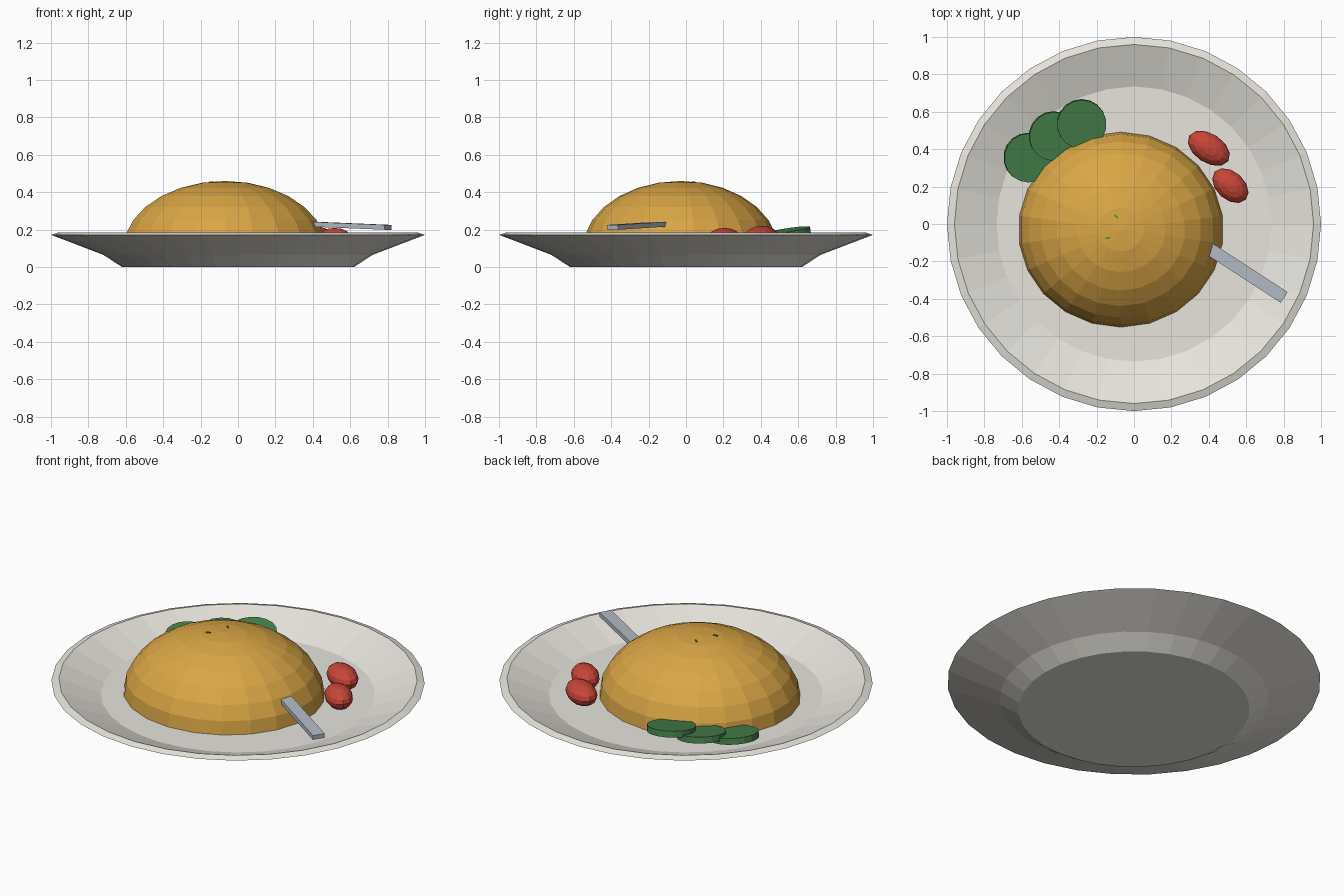
import bpy, bmesh
from math import pi, cos, sin, radians
from mathutils import Matrix, Vector

if "Cube" in bpy.data.objects:
    bpy.data.objects.remove(bpy.data.objects["Cube"])


def material(name, rgb):
    m = bpy.data.materials.new(name)
    m.diffuse_color = (*rgb, 1)
    m.use_nodes = True
    m.node_tree.nodes["Principled BSDF"].inputs["Base Color"].default_value = m.diffuse_color
    return m


CERAMIC = material("ceramic", (0.80, 0.78, 0.72))
CRUST = material("golden", (0.70, 0.38, 0.06))
GREEN = material("green", (0.06, 0.22, 0.07))
RED = material("red", (0.58, 0.06, 0.04))
STEEL = material("steel", (0.46, 0.50, 0.57))


def finish(name, bm, mat, matrix=Matrix()):
    bmesh.ops.recalc_face_normals(bm, faces=bm.faces)
    me = bpy.data.meshes.new(name)
    bm.to_mesh(me)
    bm.free()
    me.materials.append(mat)
    ob = bpy.data.objects.new(name, me)
    ob.matrix_world = matrix
    bpy.context.collection.objects.link(ob)
    return ob


def lathe(name, profile, sides, mat):
    # closed solid: first and last rings are capped
    bm = bmesh.new()
    rings = [[bm.verts.new((r * cos(2 * pi * i / sides), r * sin(2 * pi * i / sides), z))
              for i in range(sides)] for r, z in profile]
    for a, b in zip(rings, rings[1:]):
        for i in range(sides):
            j = (i + 1) % sides
            bm.faces.new((a[i], a[j], b[j], b[i]))
    bm.faces.new(rings[0])
    bm.faces.new(rings[-1])
    return finish(name, bm, mat)


def ellipsoid(name, loc, radii, turn, segs, rings, mat, half=False):
    bm = bmesh.new()
    bmesh.ops.create_uvsphere(bm, u_segments=segs, v_segments=rings, radius=1)
    if half:
        bmesh.ops.delete(bm, geom=[v for v in bm.verts if v.co.z < -0.01], context='VERTS')
        bmesh.ops.holes_fill(bm, edges=[e for e in bm.edges if e.is_boundary], sides=0)
    bmesh.ops.scale(bm, vec=radii, verts=bm.verts)
    return finish(name, bm, mat, Matrix.Translation(loc) @ Matrix.Rotation(radians(turn), 4, 'Z'))


# Plate
lathe("plate", [(0.62, 0), (0.72, 0.065), (1.0, 0.172), (0.96, 0.185), (0.735, 0.097)], 32, CERAMIC)

# Domed main dish
ellipsoid("food_dome", (-0.07, -0.03, 0.09), (0.55, 0.523, 0.37), 0, 22, 14, CRUST, half=True)

# Overlapping green slices, tilted up toward the rim
for i, (x, y, z) in enumerate([(-0.28, 0.535, 0.178), (-0.43, 0.47, 0.158), (-0.565, 0.355, 0.145)]):
    bm = bmesh.new()
    bmesh.ops.create_cone(bm, cap_ends=True, segments=18, radius1=0.132, radius2=0.132, depth=0.035)
    axis = Vector((y, -x, 0)).normalized()
    finish(f"green_slice_{i + 1}", bm, GREEN,
           Matrix.Translation((x, y, z)) @ Matrix.Rotation(radians(10), 4, axis))

# Red tomatoes
ellipsoid("tomato_1", (0.40, 0.405, 0.158), (0.125, 0.078, 0.062), -33, 12, 8, RED)
ellipsoid("tomato_2", (0.515, 0.205, 0.147), (0.112, 0.075, 0.062), -42, 12, 8, RED)

# Cutlery handle stuck into the dome
bm = bmesh.new()
bmesh.ops.create_cube(bm, size=1)
bmesh.ops.scale(bm, vec=(0.56, 0.068, 0.026), verts=bm.verts)
finish("cutlery_handle", bm, STEEL, Matrix.Translation((0.568, -0.24, 0.222))
       @ Matrix.Rotation(radians(-33), 4, 'Z') @ Matrix.Rotation(radians(2), 4, 'Y'))

# Herb flecks just breaking the top surface
for i, (x, y, turn) in enumerate([(-0.095, 0.04, -45), (-0.14, -0.075, 10)]):
    bm = bmesh.new()
    bmesh.ops.create_cube(bm, size=1)
    bmesh.ops.scale(bm, vec=(0.025, 0.008, 0.02), verts=bm.verts)
    finish(f"herb_fleck_{i + 1}", bm, GREEN,
           Matrix.Translation((x, y, 0.448)) @ Matrix.Rotation(radians(turn), 4, 'Z'))
